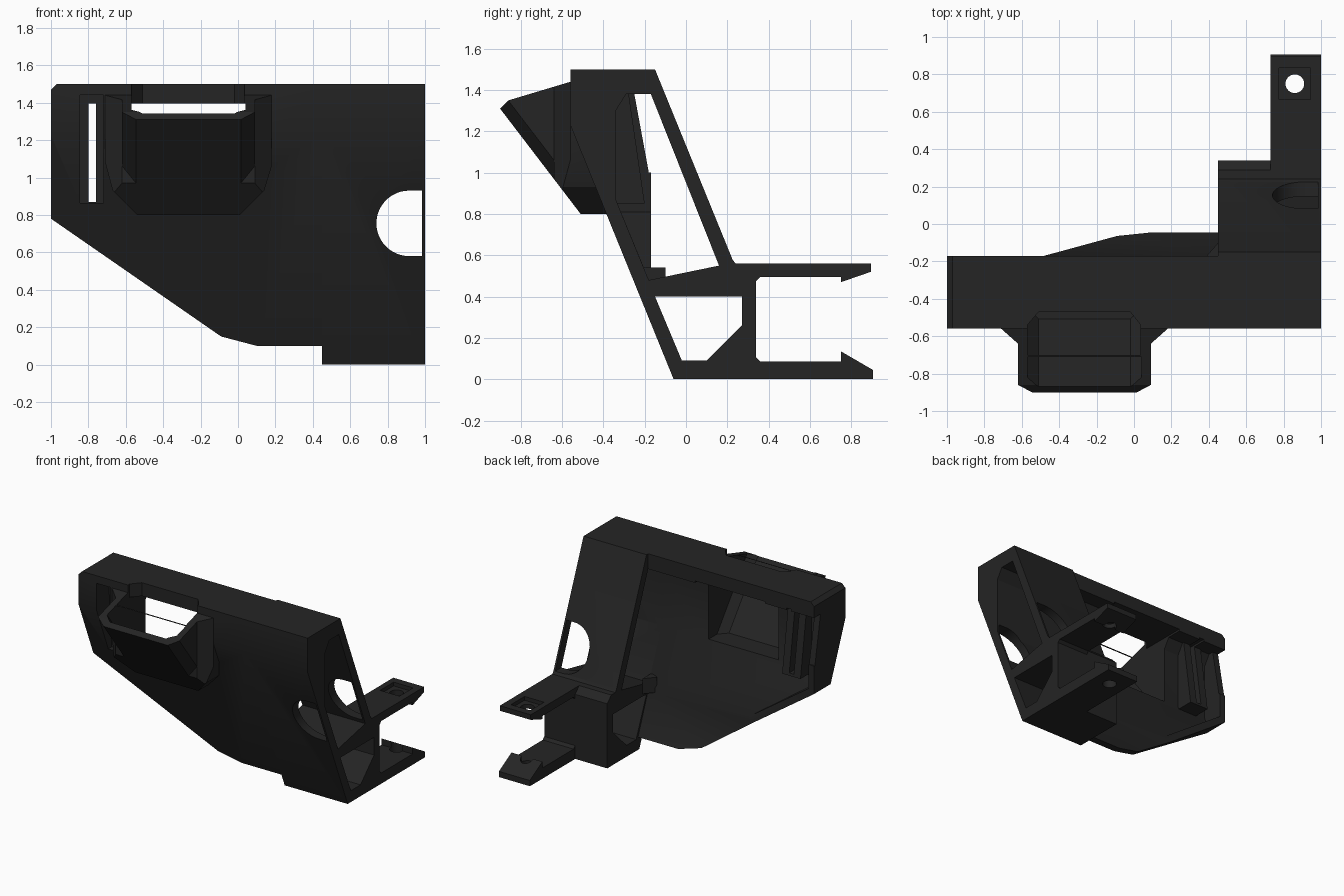
import bpy, bmesh, math

if "Cube" in bpy.data.objects:
    bpy.data.objects.remove(bpy.data.objects["Cube"])

black = bpy.data.materials.new("matte black")
black.diffuse_color = (0.018, 0.018, 0.018, 1)
black.use_nodes = True
black.node_tree.nodes["Principled BSDF"].inputs["Base Color"].default_value = black.diffuse_color


def prism(name, axis, pts, a, b, shift=0.0):
    """Extrude a 2D outline along an axis; shift slides the far end in y."""
    def place(p, t, s):
        u, v = p
        return {"x": (t, u, v), "y": (u, t, v), "z": (u, v + s, t)}[axis]
    bm = bmesh.new()
    lo = [bm.verts.new(place(p, a, 0)) for p in pts]
    hi = [bm.verts.new(place(p, b, shift)) for p in pts]
    n = len(pts)
    bm.faces.new(lo)
    bm.faces.new(hi)
    for i in range(n):
        j = (i + 1) % n
        bm.faces.new((lo[i], lo[j], hi[j], hi[i]))
    bmesh.ops.recalc_face_normals(bm, faces=bm.faces)
    me = bpy.data.meshes.new(name)
    bm.to_mesh(me)
    bm.free()
    ob = bpy.data.objects.new(name, me)
    bpy.context.collection.objects.link(ob)
    me.materials.append(black)
    return ob


def rect(u0, u1, v0, v1):
    return [(u0, v0), (u1, v0), (u1, v1), (u0, v1)]


def circle(u, v, r, n=32):
    return [(u + r * math.cos(2 * math.pi * i / n), v + r * math.sin(2 * math.pi * i / n))
            for i in range(n)]


def combine(ob, op, *tools):
    """Apply boolean operations and remove the tools."""
    for tool in tools:
        m = ob.modifiers.new("bool", 'BOOLEAN')
        m.operation, m.solver, m.object = op, 'EXACT', tool
        dg = bpy.context.evaluated_depsgraph_get()
        me = bpy.data.meshes.new_from_object(ob.evaluated_get(dg))
        ob.modifiers.clear()
        ob.data = me
        bpy.data.objects.remove(tool)
    return ob


# Right frame: leaning closed frame with an upper and a lower opening
frame = prism("right_frame", "x", [
    (-0.06, 0), (0.34, 0), (0.34, 0.51), (0.29, 0.56), (0.24, 0.56), (0.225, 0.58),
    (-0.15, 1.5), (-0.56, 1.5), (-0.56, 1.23)], 0.45, 1.0)
port = [(0.985, 0.58), (0.985, 0.93)] + [
    (0.915 + 0.175 * math.cos(t), 0.755 + 0.175 * math.sin(t))
    for t in [math.pi / 2 + math.pi * i / 24 for i in range(25)]]
combine(frame, 'DIFFERENCE',
        prism("upper_opening", "x", [
            (-0.29, 1.38), (-0.17, 1.38), (0.16, 0.55), (-0.18, 0.48),
            (-0.34, 0.87), (-0.34, 1.3)], 0.3, 1.1),
        prism("lower_opening", "x", [
            (-0.15, 0.40), (0.27, 0.40), (0.27, 0.26), (0.10, 0.09), (-0.02, 0.09)], 0.3, 1.1),
        prism("round_port", "y", port, -0.8, 0.5))

# Rear clip arms with hooked tips and screw holes
top_arm = prism("top_clip_arm", "x", [
    (0.28, 0.56), (0.895, 0.56), (0.895, 0.52), (0.75, 0.47), (0.75, 0.495),
    (0.36, 0.495), (0.34, 0.475), (0.28, 0.475)], 0.73, 1.0)
combine(top_arm, 'DIFFERENCE',
        prism("nut_pocket", "z", rect(0.775, 0.945, 0.665, 0.835), 0.53, 0.7),
        prism("screw_hole", "z", circle(0.86, 0.75, 0.05), 0.3, 0.7))
low_arm = prism("bottom_clip_arm", "x", [
    (0.28, 0), (0.905, 0), (0.905, 0.045), (0.75, 0.135), (0.75, 0.085),
    (0.36, 0.085), (0.34, 0.105), (0.28, 0.105)], 0.73, 1.0)
combine(low_arm, 'DIFFERENCE',
        prism("screw_hole", "z", circle(0.86, 0.75, 0.05), -0.2, 0.3))

# Left shell: leaning front plate with top slab, end wall and lower flange
shell = prism("front_shell", "x", [
    (-0.06, 0), (-0.005, 0), (-0.17, 0.42), (-0.17, 1.5),
    (-0.56, 1.5), (-0.56, 1.23)], -1.0, 0.45)
combine(shell, 'INTERSECT', prism("elevation", "y", [
    (-1, 0.78), (-0.09, 0.15), (0.10, 0.10), (0.5, 0.10), (0.5, 1.6),
    (-0.87, 1.6), (-1, 1.47)], -2, 2))
cavity = prism("cavity", "x", [
    (-0.29, 1.38), (-0.34, 1.3), (-0.34, 0.87), (-0.165, 0.445), (0.3, 0.445),
    (0.3, 1.38)], -1.2, 0.6)
combine(cavity, 'INTERSECT', prism("cavity_elevation", "y", [
    (-0.95, 1.6), (-0.95, 0.81), (-0.3, 0.36), (-0.3, -0.1), (0.55, -0.1), (0.55, 1.6)], -2, 2))
combine(shell, 'DIFFERENCE', cavity, prism("end_wall_relief", "x", [
    (-0.25, 1.38), (-0.18, 1.0), (-0.1, 1.0), (-0.1, 1.38)], -1.1, -0.9))


# Front cup: slanted pocket plus the flared cheeks joining it to the plate
def trimmed_cup_part(ob):
    return combine(ob, 'INTERSECT',
        prism("cup_side", "x", [
            (-0.38, 1.44), (-0.56, 1.44), (-0.86, 1.35), (-0.90, 1.31),
            (-0.51, 0.80), (-0.36, 0.80)], -0.9, 0.4),
        prism("cup_front", "y", [
            (-0.72, 1.6), (-0.71, 1.08), (-0.67, 0.93), (-0.54, 0.80), (0.01, 0.80),
            (0.14, 0.93), (0.18, 1.06), (0.19, 1.6)], -2, 1))


lean = 0.39 / 0.51
cup = trimmed_cup_part(prism("cup", "z", [
    (x, y + 0.56 * lean) for x, y in [
        (-0.54, -0.905), (0.01, -0.905), (0.09, -0.83), (0.09, 0.3),
        (-0.62, 0.3), (-0.62, -0.83)]], 0.75, 1.55, -0.80 * lean))
cheeks = trimmed_cup_part(prism("cheeks", "z", [
    (-0.71, -0.56), (-0.62, -0.64), (0.09, -0.64), (0.18, -0.56),
    (0.18, -0.30), (-0.71, -0.30)], 0.7, 1.6))

# Raised housing behind the narrow slot
housing = prism("slot_housing", "x", [
    (-0.37, 1.40), (-0.28, 1.40), (-0.20, 0.85), (-0.36, 0.85)], -0.86, -0.70)
combine(shell, 'UNION', cup, cheeks, housing)

# Cup interior, slab notch and slot openings
combine(shell, 'DIFFERENCE',
        prism("cup_inside", "z", [
            (x, y + 0.44 * lean) for x, y in [
                (-0.51, -0.845), (-0.02, -0.845), (0.04, -0.78), (0.04, 0.05),
                (-0.57, 0.05), (-0.57, -0.78)]], 0.87, 1.395, -0.525 * lean),
        prism("slab_notch", "z", [
            (-0.57, -0.7), (0.035, -0.7), (0.035, -0.54), (-0.02, -0.47),
            (-0.51, -0.47), (-0.57, -0.54)], 1.34, 1.7),
        prism("slot_recess", "x", [
            (-0.8, 0.865), (-0.37, 0.865), (-0.41, 1.44), (-0.8, 1.44)], -0.845, -0.72),
        prism("slot", "y", rect(-0.80, -0.76, 0.87, 1.395), -1, 0.2))

# Small gusset between the plate and the frame deck
prism("gusset", "z", [(0.38, -0.18), (0.45, -0.22), (0.45, -0.10)], 0.42, 0.54)

for ob in bpy.data.objects:
    bpy.context.view_layer.objects.active = ob
    ob.select_set(True)
bpy.ops.object.shade_smooth_by_angle(angle=math.radians(25))
